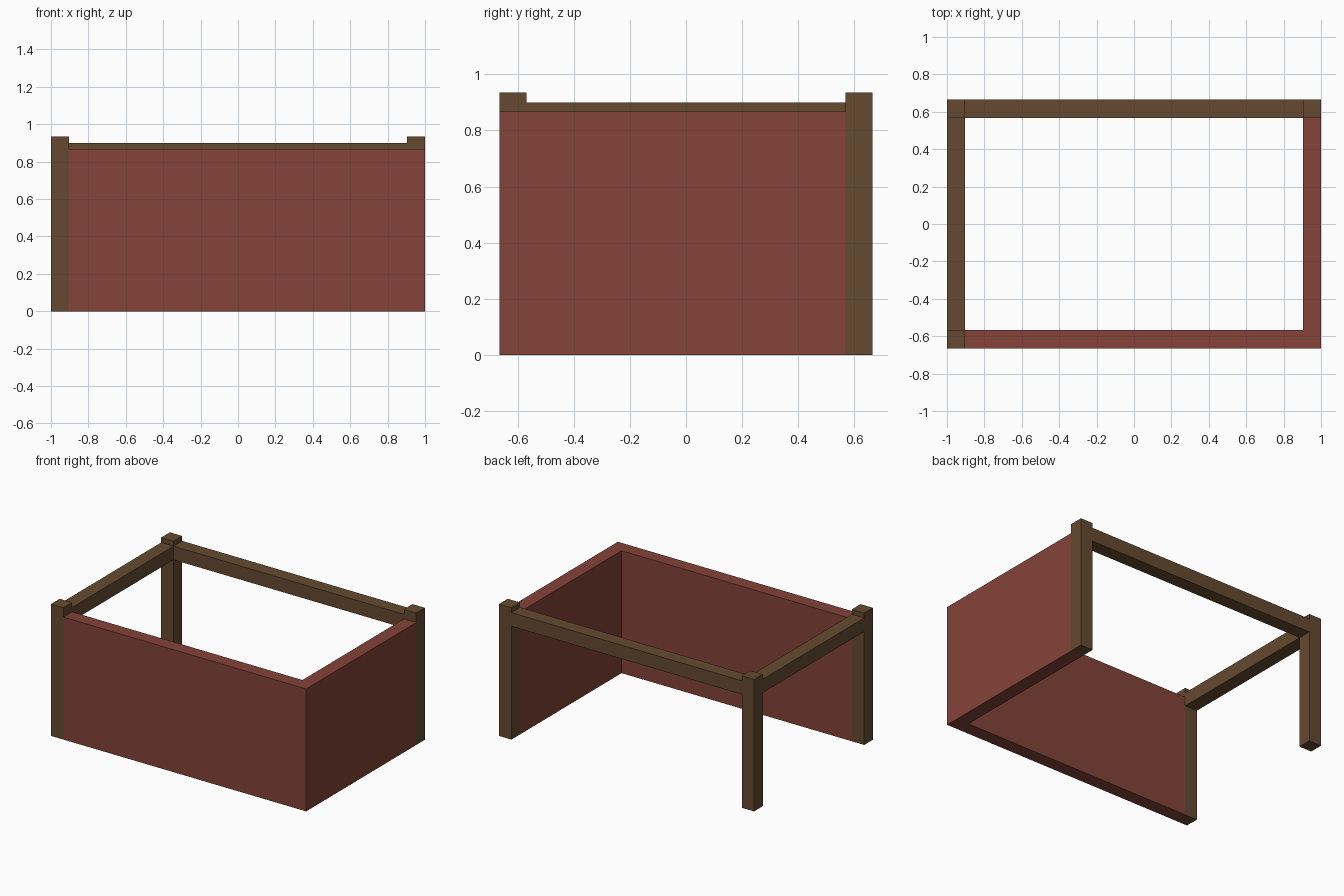
import bpy
import bmesh

cube = bpy.data.objects.get("Cube")
if cube:
    bpy.data.objects.remove(cube, do_unlink=True)

X, Y = 1.0, 0.665        # outer half sizes
T = 0.097                # thickness of timbers and walls
POST_TOP, BEAM_TOP, WALL_TOP = 0.935, 0.9, 0.868


def material(name, color):
    mat = bpy.data.materials.new(name)
    mat.use_nodes = True
    mat.diffuse_color = color
    mat.node_tree.nodes["Principled BSDF"].inputs["Base Color"].default_value = color
    return mat


def prism(name, outline, z0, z1, mat):
    """Extrude a flat outline from z0 up to z1."""
    bm = bmesh.new()
    base = bm.faces.new([bm.verts.new((x, y, z0)) for x, y in outline])
    top = bmesh.ops.extrude_face_region(bm, geom=[base])["geom"]
    verts = [v for v in top if isinstance(v, bmesh.types.BMVert)]
    bmesh.ops.translate(bm, verts=verts, vec=(0, 0, z1 - z0))
    bmesh.ops.recalc_face_normals(bm, faces=bm.faces)
    mesh = bpy.data.meshes.new(name)
    bm.to_mesh(mesh)
    bm.free()
    mesh.materials.append(mat)
    obj = bpy.data.objects.new(name, mesh)
    bpy.context.collection.objects.link(obj)
    return obj


def box(name, x0, x1, y0, y1, z0, z1, mat):
    return prism(name, [(x0, y0), (x1, y0), (x1, y1), (x0, y1)], z0, z1, mat)


wood = material("brown_wood", (0.130, 0.068, 0.029, 1))
brick = material("red_brick", (0.228, 0.056, 0.040, 1))

# Corner posts
for name, sx, sy in (("front_right_post", -1, -1),
                     ("back_right_post", -1, 1),
                     ("back_left_post", 1, 1)):
    cx, cy = sx * (X - T / 2), sy * (Y - T / 2)
    box(name, cx - T / 2, cx + T / 2, cy - T / 2, cy + T / 2, 0, POST_TOP, wood)

# Top beams on the two open sides
box("back_beam", T - X, X - T, Y - T, Y, BEAM_TOP - T, BEAM_TOP, wood)
box("right_beam", -X, T - X, T - Y, Y - T, BEAM_TOP - T, BEAM_TOP, wood)

# L-shaped wall closing the front and left sides
prism("corner_wall",
      [(T - X, -Y), (X, -Y), (X, Y - T), (X - T, Y - T), (X - T, T - Y), (T - X, T - Y)],
      0, WALL_TOP, brick)
